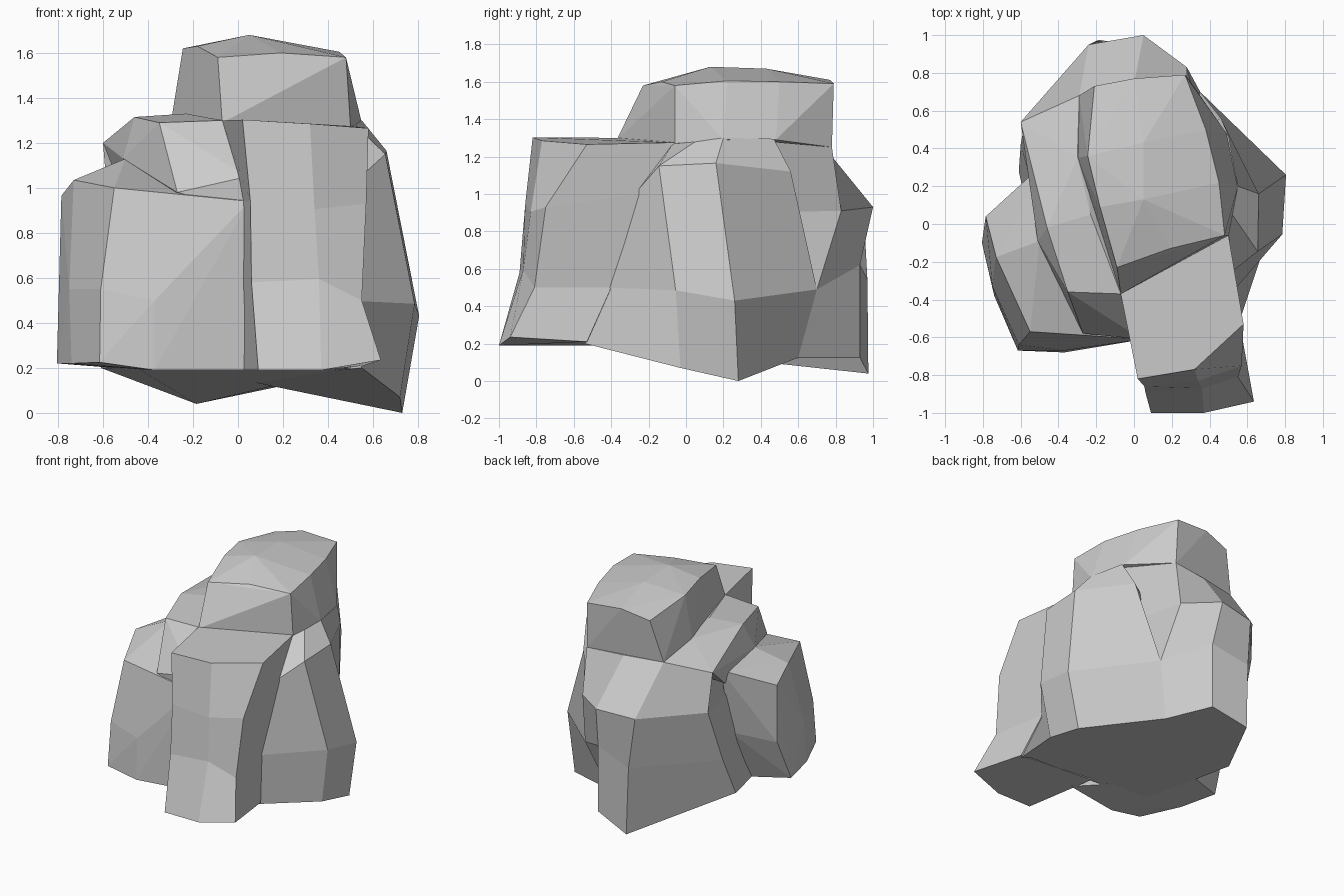
import bpy, bmesh, math


def finish(name, bm):
    bmesh.ops.recalc_face_normals(bm, faces=bm.faces[:])
    mesh = bpy.data.meshes.new(name)
    bm.to_mesh(mesh)
    bm.free()
    obj = bpy.data.objects.new(name, mesh)
    bpy.context.collection.objects.link(obj)
    return obj


def boulder(name, *rings):
    """Convex chunk wrapped around a few corner points."""
    bm = bmesh.new()
    for ring in rings:
        for p in ring:
            bm.verts.new(p)
    bmesh.ops.convex_hull(bm, input=bm.verts[:])
    loose = [v for v in bm.verts if not v.link_faces]
    bmesh.ops.delete(bm, geom=loose, context='VERTS')
    bmesh.ops.dissolve_limit(bm, angle_limit=math.radians(3),
                             verts=bm.verts[:], edges=bm.edges[:])
    return finish(name, bm)


def column(name, *rings):
    """Chunk lofted through matching rings, keeps hollows in its sides."""
    bm = bmesh.new()
    loops = [[bm.verts.new(p) for p in ring] for ring in rings]
    for a, b in zip(loops, loops[1:]):
        for i in range(len(a)):
            j = (i + 1) % len(a)
            bm.faces.new((a[i], a[j], b[j], b[i]))
    bm.faces.new(loops[0])
    bm.faces.new(loops[-1])
    return finish(name, bm)


# Top boulder: domed cap over a slightly wider base
boulder("top_boulder",
        [(-.09, -.23, 1.58), (.19, -.13, 1.60), (.48, -.06, 1.58), (.45, .22, 1.605),
         (.38, .5, 1.60), (.27, .79, 1.59), (0, .77, 1.61), (-.21, .73, 1.56),
         (-.245, .36, 1.62), (-.18, .09, 1.63), (.05, .13, 1.68), (.05, .43, 1.67)],
        [(-.07, -.37, 1.29), (.5, -.06, 1.27), (.55, .2, 1.29), (.49, .48, 1.29),
         (.28, .78, 1.25), (-.29, .68, 1.25), (-.3, .35, 1.28)])

# Back body with its sloping rear shelf
column("back_body",
       [(-.6, .54, 1.2), (-.29, .68, 1.25), (0, .74, 1.25), (.28, .78, 1.25),
        (.48, .46, 1.28), (.4, -.05, 1.25), (-.3, .05, 1.25)],
       [(-.575, .56, .9), (-.24, .95, .91), (.05, 1, .93), (.28, .83, .91),
        (.42, .3, .9), (.4, -.3, .9), (-.4, -.3, .9)],
       [(-.6, .42, .5), (-.2, .97, .54), (.08, .93, .62), (.35, .7, .49),
        (.4, .2, .5), (.4, -.4, .5), (-.4, -.4, .5)],
       [(-.61, .28, .2), (-.185, .975, .04), (.08, .93, .125), (.22, .6, .125),
        (.4, .2, .1), (.5, -.5, .2), (-.45, -.45, .2)])

# Narrow step left of the top boulder
boulder("left_step",
        [(-.35, -.36, 1.29), (-.07, -.37, 1.3), (-.46, -.02, 1.315), (-.23, .05, 1.33),
         (-.52, .29, 1.24), (-.3, .35, 1.31), (-.6, .54, 1.2), (-.29, .68, 1.25)],
        [(-.27, -.58, .98), (.04, -.61, 1.05), (-.51, -.09, 1.13), (-.52, .28, 1.0),
         (.04, -.6, .9), (0, 0, .9)])

# Low left boulder
boulder("left_boulder",
        [(-.785, .04, .965), (-.73, -.175, 1.035), (-.55, -.57, 1.0), (-.27, -.585, .98),
         (.05, -.61, .94), (-.5, -.09, 1.13), (-.5, .3, 1.1)],
        [(-.78, .03, .53), (-.78, -.08, .55), (-.75, -.33, .55), (-.61, -.64, .55),
         (-.37, -.67, .5), (.06, -.6, .5), (-.51, .2, .6)],
        [(-.805, -.1, .22), (-.74, -.38, .22), (-.615, -.67, .225), (-.37, -.68, .19),
         (.05, -.61, .19), (-.55, 0, .2)])

# Right boulder, meeting the front column in a valley
column("right_boulder",
       [(.49, -.07, 1.27), (.52, .05, 1.28), (.55, .2, 1.3), (.5, .47, 1.295), (0, .3, 1.2)],
       [(.49, -.275, 1.0), (.655, -.145, 1.15), (.66, .16, 1.165), (.46, .56, 1.12),
        (0, .3, 1.0)],
       [(.47, -.42, .5), (.785, -.055, .485), (.805, .26, .43), (.35, .7, .49), (0, .3, .5)],
       [(.55, -.54, .2), (.72, -.03, .07), (.73, .28, 0), (.22, .6, .125), (0, .1, .15)])

# Front column, flared at the foot
column("front_column",
       [(-.07, -.37, 1.3), (.02, -.82, 1.303), (.32, -.77, 1.285), (.58, -.53, 1.265),
        (.5, -.06, 1.275)],
       [(0, -.4, .94), (.055, -.86, .94), (.34, -.83, .905), (.57, -.75, .93),
        (.52, -.25, 1.0)],
       [(0, -.42, .55), (.06, -.89, .58), (.36, -.87, .595), (.55, -.81, .5),
        (.48, -.40, .5)],
       [(0, -.45, .19), (.09, -1, .19), (.37, -1, .19), (.635, -.94, .235),
        (.56, -.53, .21)])
